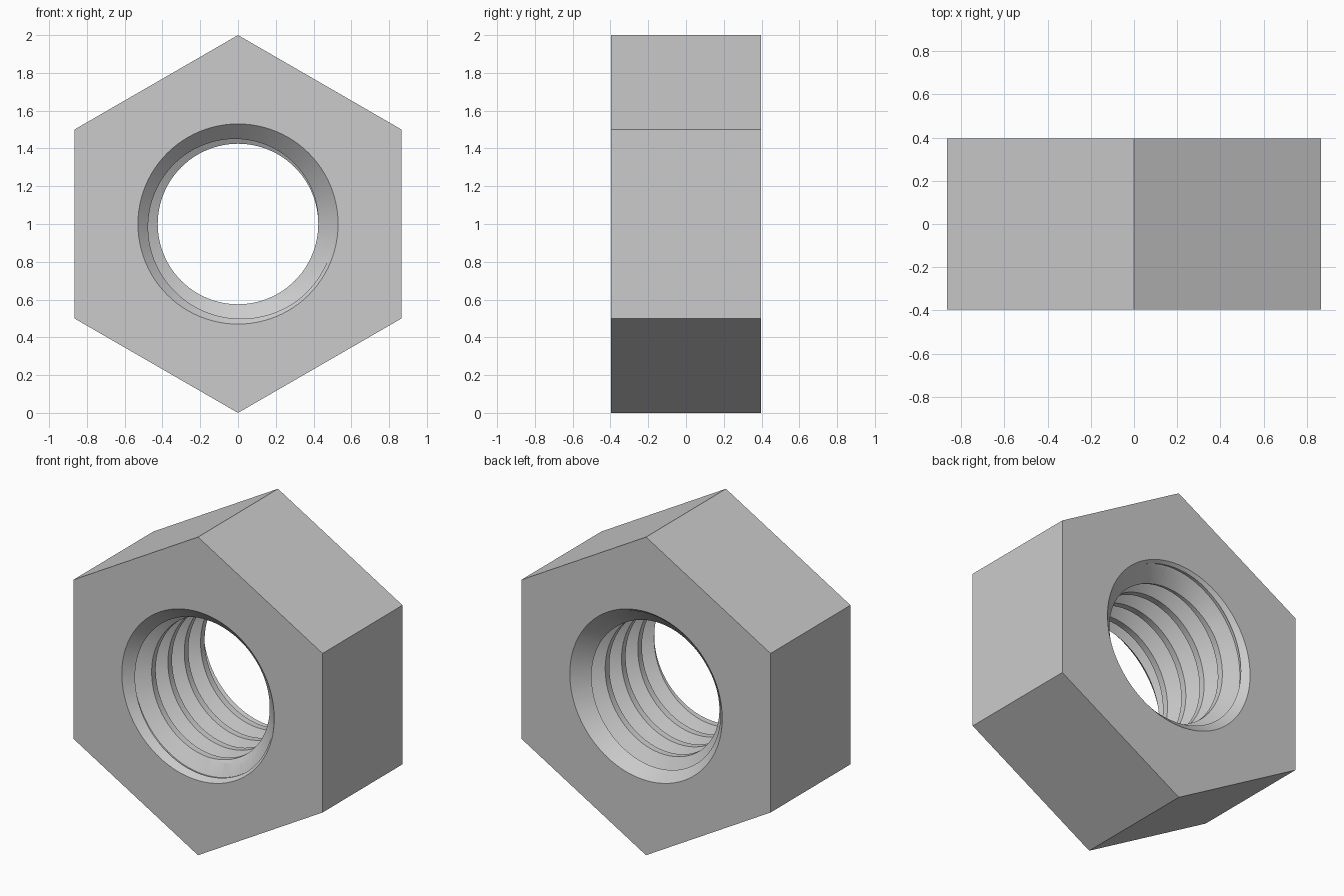
import bpy
import bmesh
from math import pi, tau, sin, cos, tan, radians

cube = bpy.data.objects.get("Cube")
if cube:
    bpy.data.objects.remove(cube, do_unlink=True)

HALF = 0.397          # half the nut's thickness
CENTRE_Z = 1.0
PITCH = 0.162
MINOR = 0.425
MAJOR = MINOR + 0.541 * PITCH
MOUTH = 0.53          # countersink radius at each face
SEGMENTS = 96
TURNS = 9


def add_cone(name, sides, r1, r2, depth, y, turn):
    bpy.ops.mesh.primitive_cone_add(vertices=sides, radius1=r1, radius2=r2, depth=depth,
                                    location=(0, y, CENTRE_Z), rotation=(turn, 0, 0))
    obj = bpy.context.object
    obj.name = name
    return obj


def make_tap():
    """Closed right-handed helical thread running past both faces."""
    flank = (MAJOR - MINOR) * tan(radians(30))
    crest = PITCH / 4
    profile = [(0, MAJOR), (flank, MINOR), (flank + crest, MINOR),
               (2 * flank + crest, MAJOR), (PITCH, MAJOR)]
    start = -HALF + 0.015 - 2 * PITCH
    bm = bmesh.new()
    rows = []
    for i in range(TURNS * SEGMENTS + 1):
        a = tau * i / SEGMENTS
        y = start + PITCH * i / SEGMENTS
        rows.append([bm.verts.new((r * cos(a), y + off, CENTRE_Z - r * sin(a)))
                     for off, r in profile])
    for a, b in zip(rows, rows[1:]):
        for j in range(len(profile) - 1):
            bm.faces.new((a[j], a[j + 1], b[j + 1], b[j]))
    # Close each end with a fan to the axis and one planar step face
    for y, ring, step in (
            (-1.5, [row[0] for row in rows[:SEGMENTS + 1]], rows[0]),
            (2.5, [row[-1] for row in rows[-SEGMENTS - 1:]], rows[-1])):
        apex = bm.verts.new((0, y, CENTRE_Z))
        for a, b in zip(ring, ring[1:]):
            bm.faces.new((apex, a, b))
        bm.faces.new([apex] + step)
    bmesh.ops.remove_doubles(bm, verts=bm.verts, dist=0.0001)
    bmesh.ops.recalc_face_normals(bm, faces=bm.faces)
    mesh = bpy.data.meshes.new("thread_tap")
    bm.to_mesh(mesh)
    bm.free()
    tap = bpy.data.objects.new("thread_tap", mesh)
    bpy.context.collection.objects.link(tap)
    return tap


# Hexagonal body with a corner at the top
nut = add_cone("hex_nut", 6, 1, 1, 2 * HALF, 0, pi / 2)

# Threaded bore, then a 45 degree countersink at each face
cutters = [make_tap()]
size = MOUTH + 0.1
for side in (-1, 1):
    cutters.append(add_cone("countersink", SEGMENTS, size, 0, size,
                            side * (HALF + 0.1 - size / 2), side * pi / 2))

bpy.ops.object.select_all(action="DESELECT")
nut.select_set(True)
bpy.context.view_layer.objects.active = nut
for cutter in cutters:
    cutter.hide_render = True
    mod = nut.modifiers.new("cut", "BOOLEAN")
    mod.operation = "DIFFERENCE"
    mod.solver = "EXACT"
    mod.object = cutter
    bpy.ops.object.modifier_apply(modifier=mod.name)
    bpy.data.objects.remove(cutter, do_unlink=True)

bpy.ops.object.shade_smooth_by_angle(angle=radians(30))
